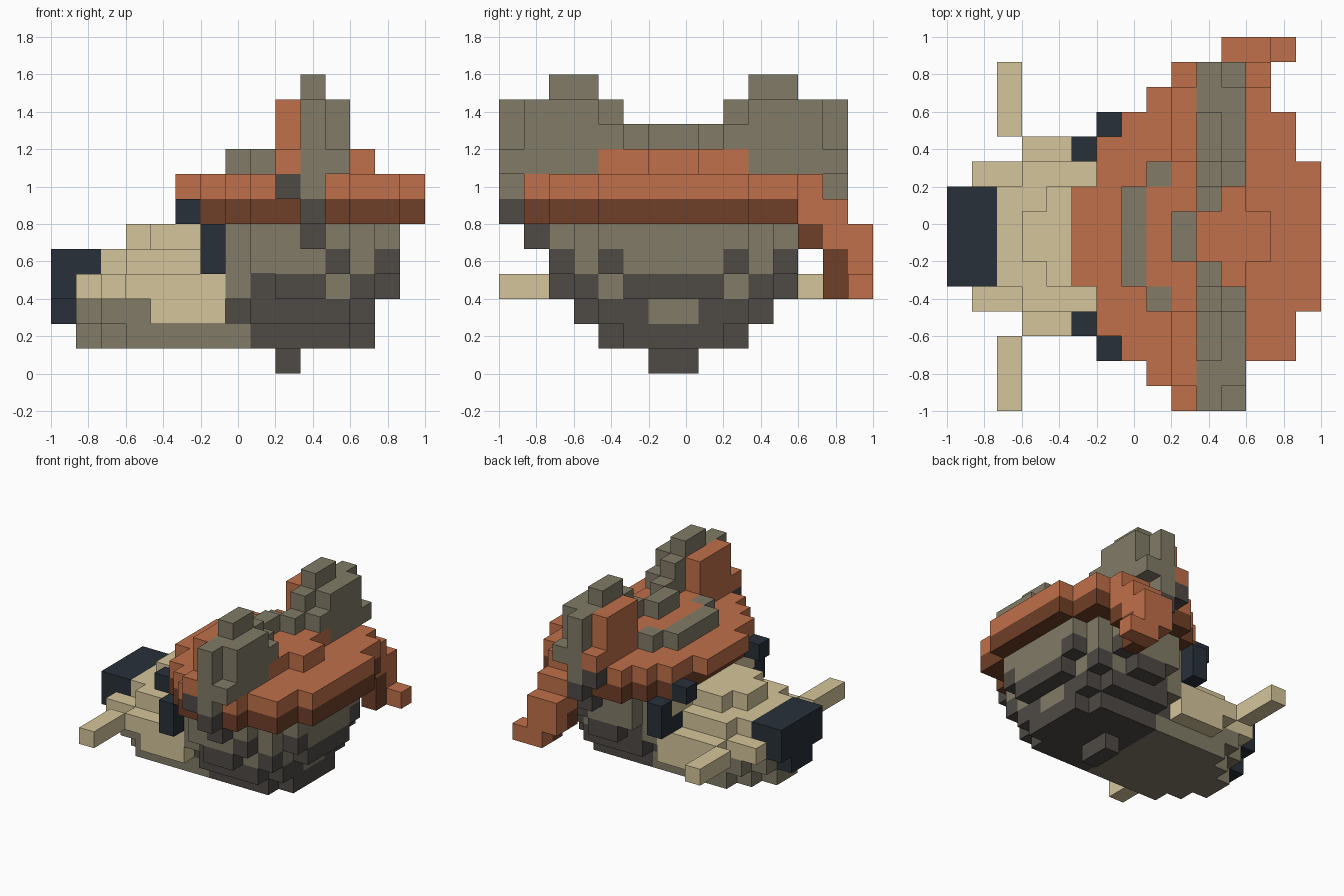
import bpy
import bmesh
from mathutils import Vector

cube = bpy.data.objects.get("Cube")
if cube:
    bpy.data.objects.remove(cube, do_unlink=True)

UNIT = 2 / 15          # edge of one block
MIRROR = 13            # row r mirrors to MIRROR - r
taken = set()          # blocks already claimed by a part


def material(name, hex_colour):
    channels = [int(hex_colour[n:n + 2], 16) / 255 for n in (0, 2, 4)]
    linear = [c / 12.92 if c < 0.04 else ((c + 0.055) / 1.055) ** 2.4 for c in channels]
    mat = bpy.data.materials.new(name)
    mat.use_nodes = True
    mat.diffuse_color = (*linear, 1)
    bsdf = mat.node_tree.nodes["Principled BSDF"]
    bsdf.inputs["Base Color"].default_value = (*linear, 1)
    bsdf.inputs["Roughness"].default_value = 0.9
    return mat


tan = material("tan fur", "D5C59B")
navy = material("navy", "283039")
rust = material("rust cloth", "C0704A")
brown = material("brown lining", "703F28")
grey = material("olive grey fur", "817B67")
dark = material("dark grey fur", "4E4A45")


def box(xs, ys, zs):
    """Blocks between inclusive column, row and layer limits."""
    return {(x, y, z) for x in range(xs[0], xs[1] + 1)
            for y in range(ys[0], ys[1] + 1) for z in range(zs[0], zs[1] + 1)}


def pair(xs, ys, zs):
    """A box and its mirrored twin."""
    cells = box(xs, ys, zs)
    return cells | {(x, MIRROR - y, z) for x, y, z in cells}


def slab(zs, *steps):
    """Symmetric slab: each step is first column, last column, side inset."""
    cells = set()
    for first, last, inset in steps:
        cells |= box((first, last), (inset, MIRROR - inset), zs)
    return cells


def build(name, mat, *groups):
    """Make the outer skin of the part's blocks as one flat-shaded mesh."""
    cells = set().union(*groups) - taken
    taken.update(cells)
    bm = bmesh.new()
    corners = {}

    def corner(point):
        key = tuple(round(c) for c in point)
        if key not in corners:
            corners[key] = bm.verts.new((key[0] * UNIT - 1, key[1] * UNIT - 1, key[2] * UNIT))
        return corners[key]

    for cell in sorted(cells):
        for axis in range(3):
            for sign in (-1, 1):
                normal = Vector((0, 0, 0))
                normal[axis] = sign
                if tuple(round(c + n) for c, n in zip(cell, normal)) in cells:
                    continue
                side = Vector((0, 0, 0))
                side[(axis + 1) % 3] = 1
                up = normal.cross(side)
                middle = Vector(cell) + Vector((0.5, 0.5, 0.5)) + normal / 2
                ring = ((-1, -1), (1, -1), (1, 1), (-1, 1))
                bm.faces.new([corner(middle + side * a / 2 + up * b / 2) for a, b in ring])
    bmesh.ops.dissolve_limit(bm, angle_limit=0.01, verts=bm.verts, edges=bm.edges)
    mesh = bpy.data.meshes.new(name)
    bm.to_mesh(mesh)
    bm.free()
    mesh.materials.append(mat)
    obj = bpy.data.objects.new(name, mesh)
    bpy.context.collection.objects.link(obj)


# Snout details
build("nose", navy,
      slab((2, 2), (0, 0, 6)),
      slab((3, 3), (0, 0, 5)),
      slab((4, 4), (0, 1, 5)))
build("eyes", navy,
      pair((6, 6), (3, 3), (4, 4)),
      pair((6, 6), (2, 2), (4, 5)),
      pair((5, 5), (3, 3), (6, 6)))
build("whiskers", tan, pair((2, 2), (0, 2), (3, 3)))

# Muzzle, stepping up towards the face
build("muzzle", tan,
      slab((2, 2), (4, 6, 3)),
      slab((3, 3), (1, 2, 4), (3, 6, 3)),
      slab((4, 4), (2, 2, 5), (3, 6, 4)),
      slab((5, 5), (3, 3, 6), (4, 5, 5), (6, 6, 3)))
build("chin", grey,
      slab((1, 1), (1, 1, 6), (2, 2, 5), (3, 7, 4)),
      slab((2, 2), (1, 1, 5), (2, 3, 4)))

# Speckles where the two fur colours meet
build("light_speckles", grey,
      slab((2, 2), (12, 12, 6)),
      pair((12, 12), (4, 4), (3, 3)),
      pair((11, 11), (3, 3), (3, 3)))
build("dark_speckles", dark,
      pair((13, 13), (4, 4), (4, 4)),
      pair((11, 11), (2, 2), (4, 4)))

# Rounded head
build("upper_head", grey,
      slab((3, 3), (7, 7, 3)),
      slab((4, 5), (7, 7, 3), (8, 11, 2), (12, 12, 3), (13, 13, 4)))
build("lower_head", dark,
      slab((0, 0), (9, 9, 6)),
      slab((1, 1), (8, 11, 4), (12, 12, 5)),
      slab((2, 2), (7, 7, 4), (8, 11, 3), (12, 12, 4)),
      slab((3, 3), (8, 8, 3), (9, 10, 2), (11, 12, 3), (13, 13, 5)))

# Ears with cloth fronts and dark roots
build("ear_roots", dark,
      pair((10, 10), (1, 1), (5, 5)),
      pair((10, 10), (0, 0), (6, 6)),
      pair((9, 9), (0, 0), (7, 7)))
build("ears", grey,
      pair((10, 10), (0, 0), (7, 7)),
      pair((10, 11), (0, 3), (8, 8)),
      pair((10, 10), (0, 4), (9, 10)),
      pair((11, 11), (1, 4), (9, 9)),
      pair((11, 11), (1, 3), (10, 10)),
      pair((10, 10), (2, 3), (11, 11)))
build("ear_fronts", rust,
      pair((9, 9), (0, 3), (8, 8)),
      pair((9, 9), (1, 3), (9, 10)))

# Fur bands over the crown of the hat
build("front_band", grey, slab((8, 8), (7, 7, 5)), pair((8, 8), (4, 4), (8, 8)))
build("top_band", grey, slab((9, 9), (9, 9, 6)), pair((10, 10), (5, 5), (9, 9)))

# Hat: lining, brim and crown
build("hat_lining", brown,
      slab((6, 6), (6, 6, 3), (7, 7, 2), (8, 11, 1), (12, 13, 2), (14, 14, 4)))
build("hat_brim", rust,
      slab((7, 7), (5, 5, 5), (6, 6, 3), (7, 7, 2), (8, 11, 1), (12, 13, 2), (14, 14, 4)))
build("hat_crown", rust,
      slab((8, 8), (8, 9, 5), (9, 11, 4), (12, 12, 6)))

# Loose cloth end falling down one side
build("scarf_end", rust,
      box((11, 12), (12, 12), (6, 7)),
      box((11, 12), (13, 13), (5, 6)),
      box((11, 12), (14, 14), (4, 5)),
      box((12, 13), (14, 14), (3, 3)))
build("scarf_lining", brown,
      box((11, 12), (12, 12), (5, 5)),
      box((11, 12), (13, 13), (4, 4)),
      box((12, 12), (13, 13), (3, 3)))
